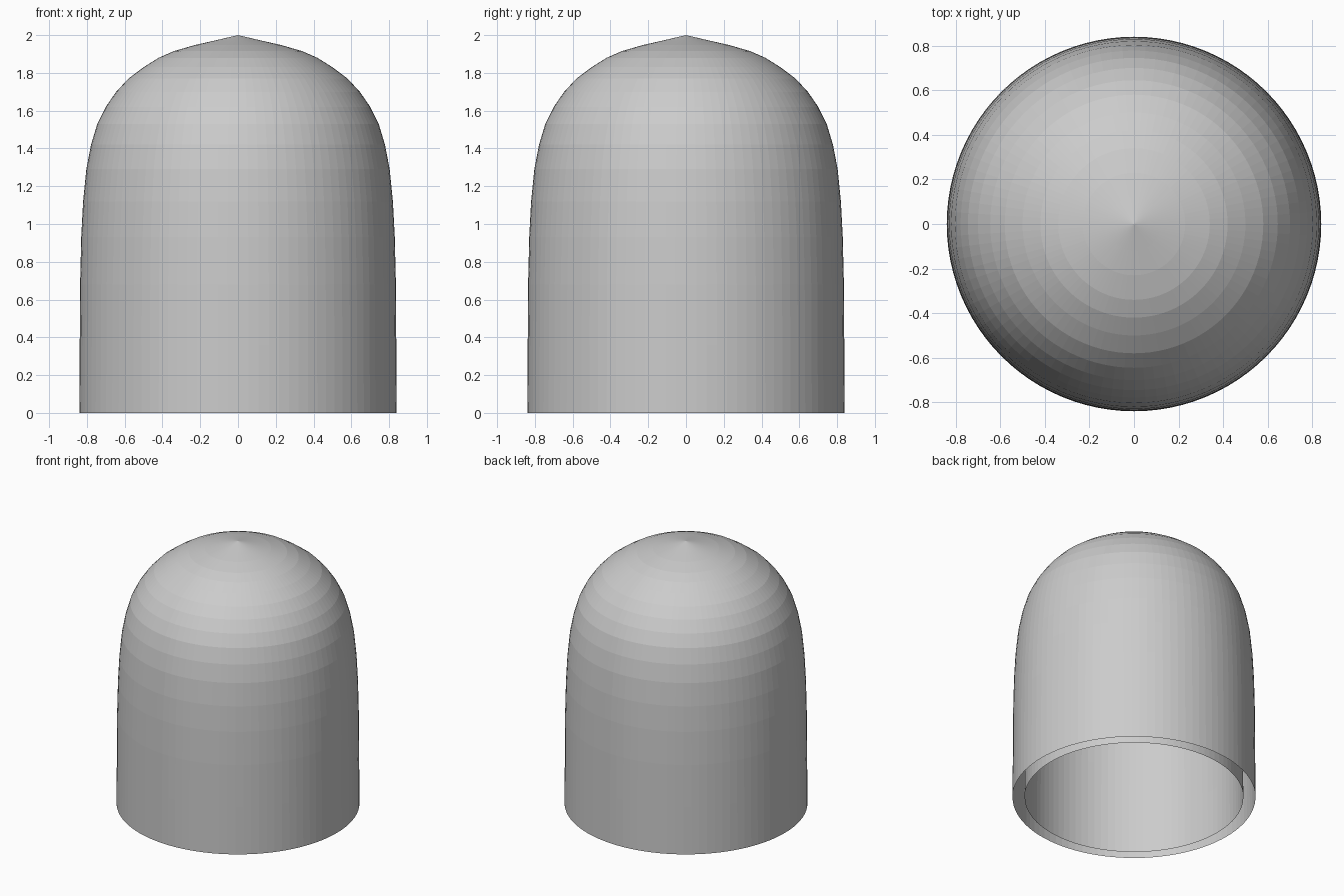
import bpy, bmesh
from math import sin, cos, tau

if "Cube" in bpy.data.objects:
    bpy.data.objects.remove(bpy.data.objects["Cube"])

SEGMENTS = 96

# Dome profile (radius, height) from the open base to the last ring below the tip
PROFILE = [(0.84, 0.0), (0.838, 0.36), (0.836, 0.68), (0.83, 0.93), (0.82, 1.12),
           (0.803, 1.29), (0.778, 1.42), (0.745, 1.53), (0.70, 1.62), (0.645, 1.70),
           (0.58, 1.77), (0.50, 1.83), (0.42, 1.88), (0.34, 1.915), (0.23, 1.947),
           (0.12, 1.972)]

bm = bmesh.new()
rings = [[bm.verts.new((r * cos(tau * i / SEGMENTS), r * sin(tau * i / SEGMENTS), z))
          for i in range(SEGMENTS)] for r, z in PROFILE]

# Wall bands
for low, high in zip(rings, rings[1:]):
    for i in range(SEGMENTS):
        j = (i + 1) % SEGMENTS
        bm.faces.new((low[i], low[j], high[j], high[i]))

# Pointed tip
tip = bm.verts.new((0, 0, 2))
for i in range(SEGMENTS):
    bm.faces.new((rings[-1][i], rings[-1][(i + 1) % SEGMENTS], tip))

mesh = bpy.data.meshes.new("dome_shell")
bm.to_mesh(mesh)
bm.free()
dome = bpy.data.objects.new("dome_shell", mesh)
bpy.context.collection.objects.link(dome)

# Nested inner skin, with the gap between the skins left open at the base
shell = dome.modifiers.new("inner_skin", 'SOLIDIFY')
shell.thickness = 0.084
shell.offset = -1
shell.use_rim = False
